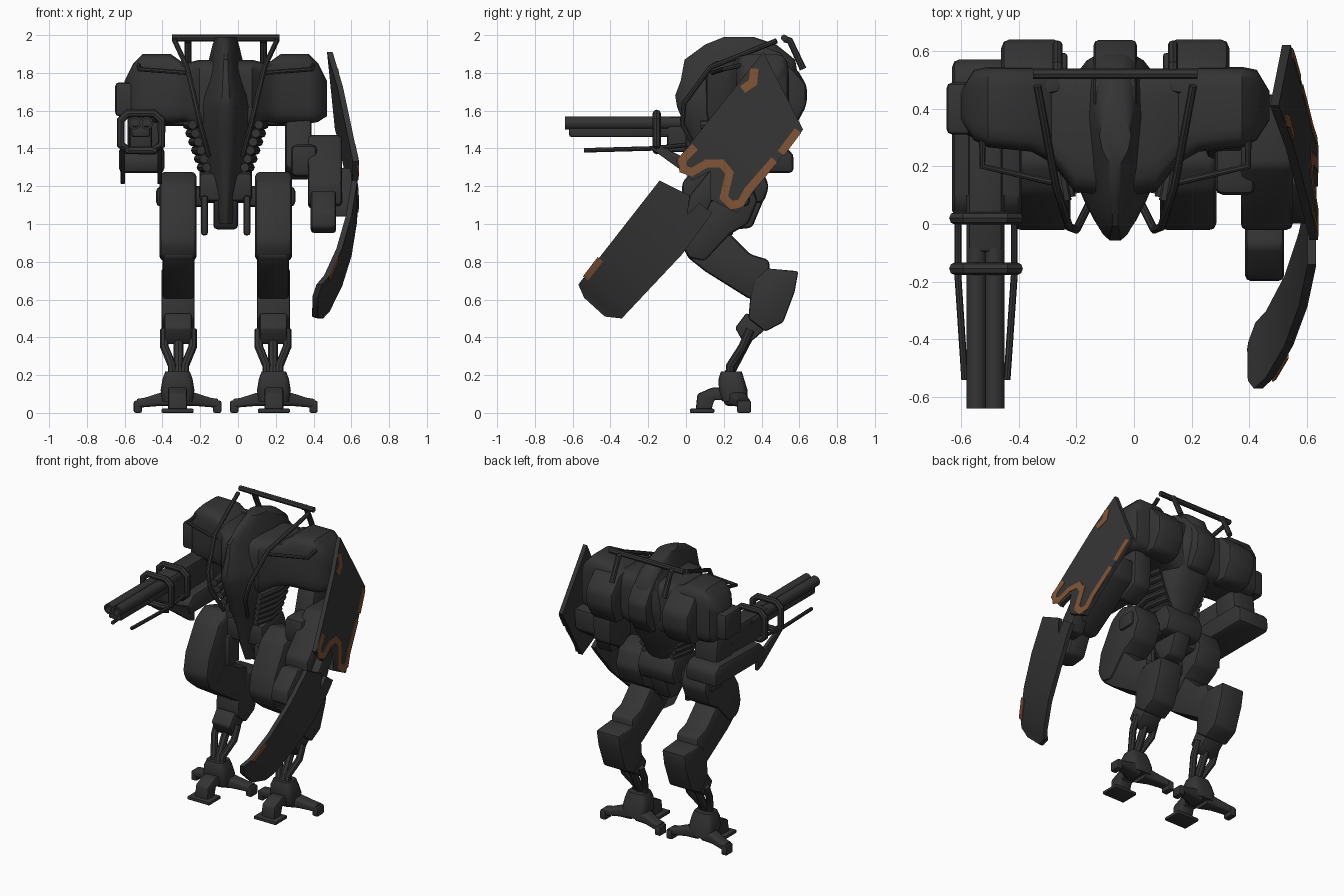
import bpy, bmesh, math
from mathutils import Vector

if "Cube" in bpy.data.objects:
    bpy.data.objects.remove(bpy.data.objects["Cube"])

MID = -.065          # centre line of the body


def material(name, colour):
    mat = bpy.data.materials.new(name)
    mat.use_nodes = True
    mat.diffuse_color = colour
    mat.node_tree.nodes["Principled BSDF"].inputs["Base Color"].default_value = colour
    return mat


METAL = material("dark metal", (.034, .034, .034, 1))
RUST = material("rust brown", (.21, .085, .035, 1))


def finish(name, bm, mat=METAL, bevel=0):
    """Bevel the hard edges, then turn the bmesh into a smooth shaded object."""
    bmesh.ops.recalc_face_normals(bm, faces=bm.faces)
    if bevel:
        hard = [e for e in bm.edges if e.calc_face_angle(0) > .4]
        bmesh.ops.bevel(bm, geom=hard, offset=bevel, segments=2, profile=.5,
                        affect='EDGES', clamp_overlap=True)
    mesh = bpy.data.meshes.new(name)
    bm.to_mesh(mesh)
    bm.free()
    obj = bpy.data.objects.new(name, mesh)
    bpy.context.collection.objects.link(obj)
    mesh.materials.append(mat)
    shade(obj)


def shade(obj):
    bpy.ops.object.select_all(action='DESELECT')
    obj.select_set(True)
    bpy.context.view_layer.objects.active = obj
    bpy.ops.object.shade_smooth_by_angle(angle=math.radians(38))


def loft(name, rings, bevel=0):
    """Skin a row of point rings and cap both ends."""
    bm = bmesh.new()
    rows = [[bm.verts.new(p) for p in ring] for ring in rings]
    count = len(rows[0])
    for low, high in zip(rows, rows[1:]):
        for i in range(count):
            j = (i + 1) % count
            bm.faces.new((low[i], low[j], high[j], high[i]))
    bm.faces.new(rows[0])
    bm.faces.new(rows[-1])
    finish(name, bm, METAL, bevel)


def prism(name, x0, x1, outline, bevel=.02):
    """Side outline in y and z, extruded from x0 to x1."""
    loft(name, [[(x, y, z) for y, z in outline] for x in (x0, x1)], bevel)


def box(name, x, y, z, bevel=.012):
    prism(name, x[0], x[1], [(y[0], z[0]), (y[1], z[0]), (y[1], z[1]), (y[0], z[1])], bevel)


def tube(name, points, radius=.012, closed=False):
    curve = bpy.data.curves.new(name, 'CURVE')
    curve.dimensions = '3D'
    curve.bevel_depth = radius
    curve.bevel_resolution = 2
    curve.use_fill_caps = True
    spline = curve.splines.new('POLY')
    spline.points.add(len(points) - 1)
    for target, p in zip(spline.points, points):
        target.co = (*p, 1)
    spline.use_cyclic_u = closed
    curve.materials.append(METAL)
    obj = bpy.data.objects.new(name, curve)
    bpy.context.collection.objects.link(obj)
    bpy.ops.object.select_all(action='DESELECT')
    obj.select_set(True)
    bpy.context.view_layer.objects.active = obj
    bpy.ops.object.convert(target='MESH')
    shade(obj)


def squircle(power, count=20):
    for i in range(count):
        a = math.tau * (i + .5) / count
        yield [math.copysign(abs(v) ** power, v) for v in (math.cos(a), math.sin(a))]


def barrel(name, x, z, front, back, radius):
    """Round barrel along y with a hollow muzzle."""
    steps = [(back, 1), (front, 1), (front, .65), (front + .06, .65)]
    loft(name, [[(x + radius * k * u, y, z + radius * k * v) for u, v in squircle(1)]
                for y, k in steps])


# Long hanging nose and spine: height, front, back, half width
spine = [(1.0, .18, .27, .035), (1.1, .14, .32, .06), (1.25, .1, .4, .1),
         (1.38, .05, .46, .15), (1.5, .0, .53, .18), (1.62, -.05, .57, .18),
         (1.68, -.06, .59, .165), (1.76, -.03, .6, .135), (1.87, -.01, .58, .09),
         (1.95, .1, .48, .07), (1.99, .2, .36, .055)]
loft("cockpit_and_spine",
     [[(MID + w * u * (1 - .62 * max(0, -v)), (f + b) / 2 + v * (b - f) / 2, z)
       for u, v in squircle(.65)] for z, f, b, w in spine])
prism("spine_pack", MID - .075, MID + .075,
      [(.4, 1.95), (.5, 1.91), (.6, 1.8), (.64, 1.73), (.63, 1.62), (.57, 1.52), (.4, 1.5)])

# Broad shoulders: distance out, front, back, bottom, top
shoulder = [(.05, .1, .54, 1.48, 1.87), (.14, .11, .54, 1.5, 1.87), (.22, .21, .54, 1.54, 1.85),
            (.29, .25, .545, 1.53, 1.9), (.44, .265, .545, 1.53, 1.9), (.49, .29, .535, 1.54, 1.85),
            (.535, .36, .46, 1.57, 1.76)]

for s in (-1, 1):
    def off(d):
        return MID + s * d
    side = "left" if s > 0 else "right"
    loft(side + "_shoulder",
         [[(off(d), (f + b) / 2 + u * (b - f) / 2, (lo + hi) / 2 + v * (hi - lo) / 2)
           for u, v in squircle(.4)] for d, f, b, lo, hi in shoulder])
    prism(side + "_back_pack", off(.185), off(.395),
          [(.45, 1.87), (.55, 1.84), (.64, 1.74), (.64, 1.63), (.58, 1.52), (.45, 1.52)], .03)
    # Ribbed hoses at the waist
    for i in range(6):
        z = 1.3 + .045 * i
        d = .1 + .015 * i
        tube(side + "_waist_rib", [(off(d), .14 - .012 * i, z), (off(d + .03), .25, z), (off(d), .4, z)], .024)
    # Roll cage
    tube(side + "_cage_bar", [(off(.27), .48, 1.97), (off(.205), .13, 1.83), (off(.16), -.01, 1.64),
                              (off(.135), -.02, 1.53), (off(.09), .07, 1.36)], .014)
    tube(side + "_cage_post", [(off(.2), .52, 1.98), (off(.2), .55, 1.97), (off(.2), .62, 1.82)], .018)
    tube(side + "_shoulder_handle", [(off(.46), .29, 1.84), (off(.46), .2, 1.82), (off(.2), .14, 1.8)])

    # Hip, thigh and shank
    box(side + "_hip_flap", (off(.095), off(.13)), (.13, .25), (.94, 1.15))
    box(side + "_hip_joint", (off(.1), off(.37)), (.2, .34), (1.09, 1.2), .03)
    prism(side + "_thigh", off(.155), off(.35),
          [(.21, 1.28), (.11, 1.22), (.0, 1.03), (-.025, .9), (.01, .82), (.1, .8),
           (.24, .95), (.33, 1.0), (.38, 1.12), (.34, 1.24)], .025)
    prism(side + "_shank", off(.165), off(.335),
          [(.05, 1.0), (.2, .98), (.34, .84), (.44, .81), (.45, .65), (.34, .6), (.1, .75), (.0, .83)])
    # Hock block and ankle struts
    prism(side + "_calf", off(.165), off(.34),
          [(.36, .7), (.43, .765), (.595, .75), (.575, .64), (.515, .48), (.42, .43), (.33, .5), (.34, .61)], .012)
    prism(side + "_lower_calf", off(.18), off(.325), [(.32, .53), (.44, .46), (.36, .39), (.31, .36), (.26, .45)], .012)
    for d in (.175, .325):
        inward = .25 + (d - .25) * .45
        tube(side + "_ankle_strut", [(off(d), .34, .44), (off(d), .3, .35), (off(inward), .235, .25),
                                     (off(inward), .23, .18)], .023)
    tube(side + "_ankle_piston", [(off(.25), .33, .4), (off(.25), .225, .2)], .026)
    # Foot: ankle block, arched front toe, two side toes
    foot = off(.255)
    loft(side + "_ankle", [[(foot + w * u, y + w * .85 * v, z) for u, v in squircle(.5)]
                           for z, w, y in ((.06, .08, .26), (.12, .09, .25), (.18, .08, .24), (.22, .065, .24))])
    prism(side + "_front_toe", foot - .05, foot + .05,
          [(.05, .0), (.06, .1), (.14, .135), (.28, .13), (.27, .06), (.15, .07), (.13, .0)], .012)
    box(side + "_toe_pad", (foot - .085, foot + .085), (.02, .15), (0, .022), .006)
    for t in (-1, 1):
        x = foot + t * .21
        loft(side + "_side_toe",
             [[(foot + t * d, y + w * u, z + h * v) for u, v in squircle(.5)]
              for d, y, w, z, h in ((.02, .26, .06, .08, .045), (.1, .28, .042, .07, .034),
                                    (.175, .3, .038, .055, .025), (.215, .305, .036, .05, .024))])
        box(side + "_side_toe_tip", (x - .022, x + .022), (.27, .345), (0, .065), .01)

prism("right_shoulder_cap", MID - .4, MID - .585, [(.31, 1.57), (.49, 1.57), (.49, 1.75), (.31, 1.75)])
tube("cage_top_bar", [(MID - .285, .52, 1.985), (MID + .285, .52, 1.985)], .018)
prism("pelvis", MID - .14, MID + .14,
      [(.16, 1.27), (.4, 1.3), (.44, 1.2), (.41, 1.11), (.16, 1.12)], .025)
prism("pelvis_keel", MID - .065, MID + .065, [(.16, 1.15), (.42, 1.15), (.35, .98), (.25, .97)])

# Right arm carrying the gun
GUN = -.515
prism("right_upper_arm", GUN - .07, GUN + .11,
      [(.3, 1.6), (.48, 1.6), (.5, 1.42), (.48, 1.3), (.32, 1.3)], .025)
prism("right_forearm", GUN - .115, GUN + .125,
      [(.03, 1.27), (.02, 1.35), (.08, 1.4), (.52, 1.41), (.57, 1.37), (.57, 1.27)], .025)
box("gun_body", (GUN - .06, GUN + .06), (-.1, .35), (1.38, 1.57), .02)
box("gun_rail", (GUN - .05, GUN + .05), (-.62, .0), (1.46, 1.52), .015)
for d in (-.031, .031):
    barrel("gun_barrel", GUN + d, 1.535, -.64, .1, .035)
for y in (-.155, .02):
    tube("gun_frame", [(GUN + a, y, z) for a, z in
                       ((-.07, 1.585), (.07, 1.585), (.11, 1.55), (.11, 1.42), (.07, 1.39),
                        (-.07, 1.39), (-.105, 1.42), (-.105, 1.55))], .022, True)
for d in (-.095, .1):
    tube("gun_side_rod", [(GUN + d, .02, 1.42), (GUN + d, -.18, 1.4), (GUN + d * .75, -.54, 1.39)])
    prism("gun_strut", GUN + d - .012, GUN + d + .012,
          [(-.2, 1.41), (-.13, 1.41), (.1, 1.3), (.1, 1.21), (.05, 1.23)], .005)

# Left arm behind the shield
prism("left_upper_arm", .25, .39, [(.3, 1.58), (.48, 1.58), (.47, 1.3), (.34, 1.23), (.22, 1.3)], .025)
box("left_elbow", (.28, .42), (.1, .36), (1.25, 1.42), .03)
prism("left_forearm", .37, .55, [(.45, 1.47), (.2, 1.47), (-.02, 1.22), (-.02, 1.1), (.08, 1.08), (.44, 1.32)])
prism("left_hand", .385, .52, [(.06, 1.15), (-.08, 1.18), (-.19, 1.07), (-.2, .98), (-.13, .95), (-.02, .96)])
prism("shield_mount", .5, .605, [(.2, 1.27), (.14, 1.3), (.02, 1.15), (.0, 1.04), (.1, 1.04)], .01)

# Curved shield: outward bulge by position along its slanted length
AXIS = Vector((0, .64, .77))
BULGE = [(0, .39), (.13, .43), (.22, .49), (.4, .555), (.62, .605), (.85, .635),
         (1.0, .637), (1.2, .605), (1.5, .555), (1.76, .495), (2, .45)]


def bulge(p):
    t = p.dot(AXIS)
    for (a, xa), (b, xb) in zip(BULGE, BULGE[1:]):
        if t <= b:
            return xa + (xb - xa) * (t - a) / (b - a)
    return BULGE[-1][1]


def shield_plate(name, outline, mat, lift, thickness):
    """Flat outline in y and z, cut across and bent to the shield's curve."""
    bm = bmesh.new()
    bm.faces.new([bm.verts.new((0, y, z)) for y, z in outline])
    bmesh.ops.triangulate(bm, faces=bm.faces[:])
    for t, _ in BULGE:
        bmesh.ops.bisect_plane(bm, geom=bm.verts[:] + bm.edges[:] + bm.faces[:],
                               plane_co=AXIS * t / AXIS.length_squared, plane_no=AXIS)
    extruded = bmesh.ops.extrude_face_region(bm, geom=bm.faces[:], use_keep_orig=True)
    moved = {v for v in extruded["geom"] if isinstance(v, bmesh.types.BMVert)}
    for v in bm.verts:
        v.co.x = bulge(v.co) + lift - (thickness if v in moved else 0)
    finish(name, bm, mat)


def ribbon(path, width):
    points = [Vector(p) for p in path]
    for a, b in zip(points, points[1:]):
        along = (b - a).normalized() * width / 2
        across = Vector((-along.y, along.x))
        a, b = a - along * .6, b + along * .6
        yield [a + across, b + across, b - across, a - across]


shield_plate("upper_shield", [(.41, 1.91), (.62, 1.5), (.27, 1.06), (.13, 1.13), (.21, 1.29),
                              (.13, 1.28), (.03, 1.23), (-.055, 1.33)], METAL, 0, .03)
shield_plate("lower_shield", [(-.14, 1.23), (-.57, .68), (-.54, .61), (-.43, .51), (-.34, .5), (-.02, .84),
                              (.14, 1.06), (.07, 1.11), (-.04, 1.0), (-.07, 1.02), (.02, 1.15)], METAL, -.004, .03)
worn = [([(.36, 1.81), (.355, 1.75), (.31, 1.72)], .045), ([(.585, 1.485), (.51, 1.385)], .042),
        ([(.04, 1.4), (-.02, 1.34), (-.015, 1.29), (.03, 1.275), (.11, 1.32), (.19, 1.32), (.23, 1.27),
          (.2, 1.14), (.24, 1.1), (.29, 1.11), (.33, 1.18), (.46, 1.33)], .042), ([(-.46, .805), (-.525, .72)], .036)]
for path, width in worn:
    for piece in ribbon(path, width):
        shield_plate("worn_paint", piece, RUST, .003, .006)
